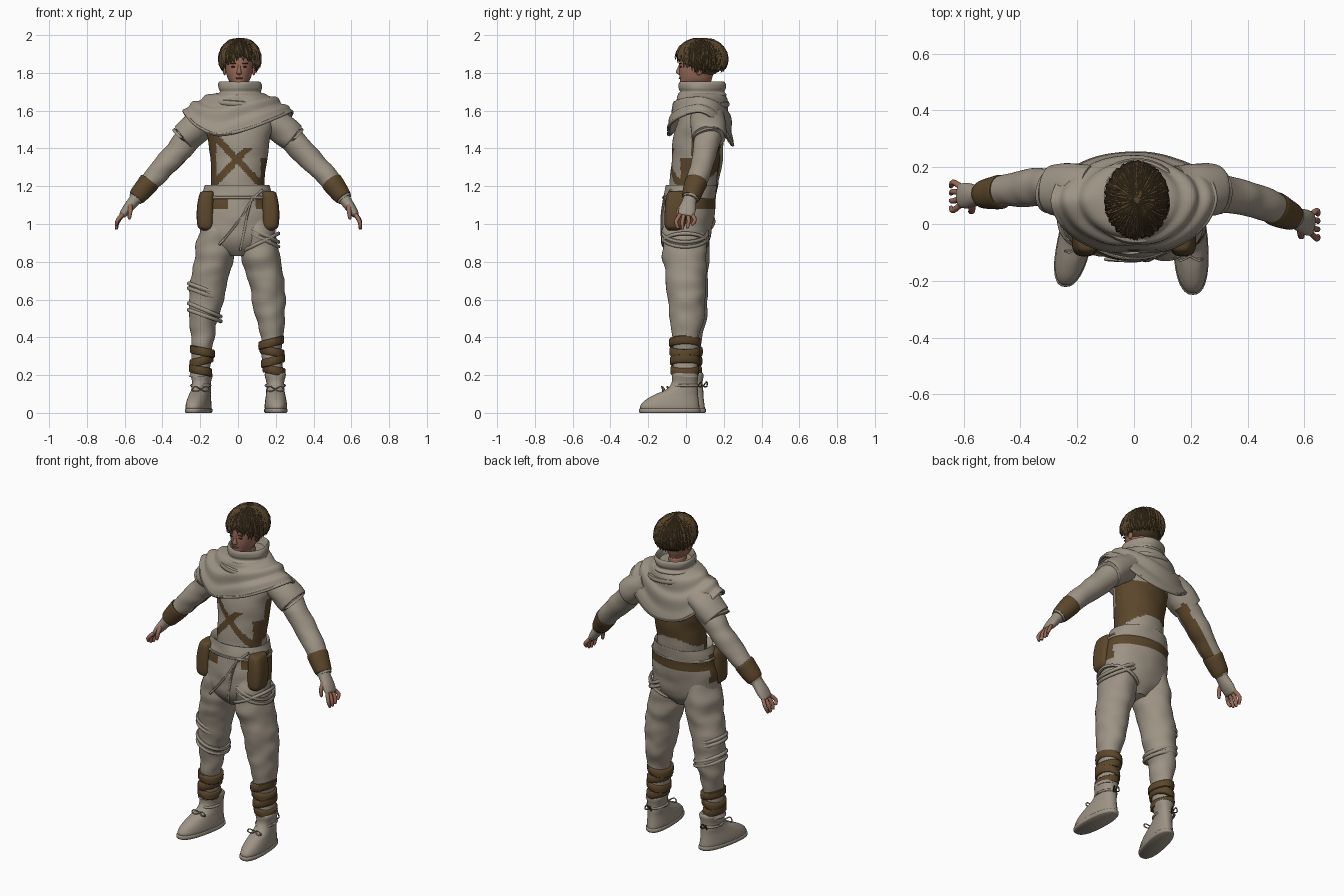
import bpy, bmesh, math, random
from mathutils import Vector, noise

if "Cube" in bpy.data.objects:
    bpy.data.objects.remove(bpy.data.objects["Cube"])

random.seed(4)


def material(name, r, g, b):
    m = bpy.data.materials.new(name)
    m.diffuse_color = (r, g, b, 1)
    m.use_nodes = True
    m.node_tree.nodes["Principled BSDF"].inputs["Base Color"].default_value = m.diffuse_color
    return m


CLOTH = material("pale_cloth", .34, .295, .235)
LEATHER = material("brown_leather", .105, .062, .024)
HAIR = material("brown_hair", .09, .056, .024)
SKIN = material("skin", .33, .15, .10)
LIPS = material("lips", .22, .075, .055)
DARK = material("dark_eye", .02, .015, .012)


def crom(pts, n, cyclic=False):
    """Smooth interpolation through a list of tuples."""
    P = [Vector(p) for p in pts]
    L, out = len(P), []
    for i in range(L if cyclic else L - 1):
        g = (lambda k: P[k % L]) if cyclic else (lambda k: P[max(0, min(L - 1, k))])
        a, b, c, d = g(i - 1), g(i), g(i + 1), g(i + 2)
        for j in range(n):
            t = j / n
            out.append(.5 * (2 * b + (c - a) * t + (2 * a - 5 * b + 4 * c - d) * t * t
                             + (3 * b - a - 3 * c + d) * t ** 3))
    return out if cyclic else out + [P[-1]]


def build(name, verts, faces, mats, rule=None):
    me = bpy.data.meshes.new(name)
    me.from_pydata(verts, [], faces)
    bm = bmesh.new()
    bm.from_mesh(me)
    bmesh.ops.recalc_face_normals(bm, faces=bm.faces)
    bm.to_mesh(me)
    bm.free()
    for m in mats:
        me.materials.append(m)
    if rule:
        for p in me.polygons:
            p.material_index = int(rule(p.center, p.normal))
    ob = bpy.data.objects.new(name, me)
    bpy.context.collection.objects.link(ob)
    return ob


def grid(rows, seg):
    return [(r * seg + i, r * seg + (i + 1) % seg, (r + 1) * seg + (i + 1) % seg, (r + 1) * seg + i)
            for r in range(rows - 1) for i in range(seg)]


def loft(name, rings, *mats, seg=32, n=6, flat=True, power=2, rough=0, rule=None, shear=0):
    """Tube through rings (x, y, z, radius_u, radius_v), level or square to the path."""
    R = crom(rings, n)
    V = []
    for k, r in enumerate(R):
        c = Vector(r[:3])
        t = Vector((0, 0, 1))
        if not flat:
            t = (Vector(R[min(k + 1, len(R) - 1)][:3]) - Vector(R[max(k - 1, 0)][:3])).normalized()
        v = Vector((0, 1, 0))
        v = (v - v.dot(t) * t).normalized()
        u = v.cross(t)
        for i in range(seg):
            a = math.tau * i / seg
            cs, sn = math.cos(a), math.sin(a)
            e = 2 / power
            d = (u * math.copysign(abs(cs) ** e, cs) * r[3] + v * math.copysign(abs(sn) ** e, sn) * r[4])
            p = c + d
            if rough:
                p += d.normalized() * rough * noise.noise(Vector((p.x * 9, p.y * 9, p.z * 14)))
            p.x -= shear * p.y
            V.append(p)
    F = grid(len(R), seg) + [tuple(range(seg)), tuple(range(len(V) - seg, len(V)))]
    return build(name, V, F, mats, rule)


def cord(name, pts, r, mat, cyclic=False):
    P = crom(pts, 5, cyclic)
    cu = bpy.data.curves.new(name, 'CURVE')
    cu.dimensions = '3D'
    cu.bevel_depth = r
    cu.bevel_resolution = 2
    cu.use_fill_caps = True
    s = cu.splines.new('POLY')
    s.points.add(len(P) - 1)
    for q, p in zip(s.points, P):
        q.co = (*p, 1)
    s.use_cyclic_u = cyclic
    cu.materials.append(mat)
    ob = bpy.data.objects.new(name, cu)
    bpy.context.collection.objects.link(ob)


def coil(name, cx, cy, rx, ry, z, tilt, r, mat):
    cord(name, [(cx + rx * math.cos(a), cy + ry * math.sin(a), z + tilt * math.cos(a))
                for a in [math.tau * i / 10 for i in range(10)]], r, mat, True)


def ball(name, c, s, mat):
    bpy.ops.mesh.primitive_uv_sphere_add(segments=16, ring_count=10, radius=1, location=c)
    ob = bpy.context.object
    ob.name, ob.scale = name, s
    ob.data.materials.append(mat)
    return ob


# Torso with crossed chest straps and a brown back panel
def torso_rule(c, n):
    x, y, z = c
    if z > 1.47:
        return False
    if y < .03:
        cross = abs(x + .12 - (1.46 - z) * .96) < .025 or (abs(x + .15 - (z - 1.19) * .95) < .025 and z < 1.40)
        return cross or (x < -.115 and z > 1.22) or (x > .12 and z < 1.35)
    return z > 1.20 + .08 * (1 - (x / .16) ** 2)


loft("torso", [(0, .03, 1.14, .145, .125), (0, .04, 1.24, .142, .125), (.005, .05, 1.35, .152, .125),
               (.005, .055, 1.45, .165, .125), (.005, .07, 1.54, .18, .115), (.005, .08, 1.62, .13, .10),
               (.005, .085, 1.68, .07, .07)],
     CLOTH, LEATHER, seg=96, n=12, rule=torso_rule, rough=.004)

# Trouser top, belt, pouches and front wrap fold
loft("trouser_top", [(0, .03, 1.17, .14, .115), (-.003, .03, 1.205, .168, .132), (-.003, .027, 1.19, .178, .138),
                     (-.003, .015, 1.10, .196, .14), (-.002, .005, 1.0, .203, .136), (0, 0, .9, .185, .122),
                     (0, 0, .83, .06, .07)],
     CLOTH, LEATHER, seg=72, n=10, rough=.006,
     rule=lambda c, n: (1.08 < c.z < 1.14 and not (c.y < 0 and -.05 < c.x < .09))
     or (abs(c.x) > .145 and c.y < .05 and 1.0 < c.z < 1.17))
coil("belt_edge", -.002, .016, .192, .137, 1.14, 0, .007, CLOTH)
for s, nm in ((-1, "left"), (1, "right")):
    loft(nm + "_pouch", [(s * .165, -.06, .965, .02, .03), (s * .172, -.057, .99, .042, .055),
                         (s * .172, -.052, 1.08, .046, .06), (s * .165, -.045, 1.16, .038, .055),
                         (s * .16, -.04, 1.175, .02, .03)], LEATHER, power=3)
cord("wrap_fold", [(.13, -.08, 1.18), (.07, -.11, 1.12), (.02, -.127, 1.04), (-.04, -.128, .96), (-.1, -.124, .89)],
     .007, CLOTH)
cord("wrap_fold_inner", [(.075, -.115, 1.14), (.05, -.128, 1.05), (.03, -.126, .95), (.012, -.11, .86)], .006, CLOTH)

# Legs, ankle wraps and shoes
LEG = [(.09, 0, 1.04, .085, .10), (.105, -.003, .92, .102, .117), (.122, 0, .8, .104, .113),
       (.15, .005, .7, .096, .105), (.16, .008, .6, .091, .096), (.171, .01, .5, .075, .088),
       (.178, .003, .4, .060, .074), (.182, .002, .3, .053, .066), (.197, 0, .19, .052, .062)]
for s, nm, dx, dy in ((-1, "left", .008, .008), (1, "right", 0, -.006)):
    loft(nm + "_leg", [(s * (x + dx), y + dy, z, a, b) for x, y, z, a, b in LEG], CLOTH, seg=40, n=8, rough=.012)
    for i, z in enumerate((.225, .275, .325, .372)[:3 if s < 0 else 4]):
        cx, k = s * (.193 - .1 * (z - .2) + dx), (z - .2) * .05
        ob = loft(f"{nm}_ankle_wrap_{i}", [(cx, dy, z + h, .05 + k + e, .065 + k + e) for h, e in
                                           ((-.022, 0), (-.018, .009), (.018, .009), (.022, 0))], LEATHER, n=2)
        for v in ob.data.vertices:
            v.co.z += (v.co.x - cx) * (.25 if i % 2 else -.2)
    fx, fy, sh = s * .197, (.02 if s < 0 else -.008), (.2 if s < 0 else .04) * s
    loft(nm + "_shoe", [(fx, fy - .075, .012, .056, .155), (fx, fy - .078, .035, .059, .157),
                        (fx, fy - .068, .065, .056, .143), (fx, fy - .045, .095, .051, .117),
                        (fx, fy - .012, .125, .048, .083), (fx, fy, .16, .047, .068),
                        (fx, fy + .003, .2, .056, .07), (fx, fy + .003, .215, .05, .062)],
         CLOTH, power=2.3, shear=sh)
    loft(nm + "_sole", [(fx, fy - .078, 0, .056, .158), (fx, fy - .078, .006, .061, .163),
                        (fx, fy - .078, .02, .061, .163), (fx, fy - .078, .024, .056, .157)],
         CLOTH, power=2.4, n=2, shear=sh)
    coil(nm + "_shoe_cuff", fx, fy, .05, .068, .145, 0, .007, CLOTH)
    by = fy - .105
    for q in (-1, 1):
        cord(nm + "_lace_loop", [(fx, by, .125), (fx + q * .03, by - .015, .14), (fx + q * .045, by - .01, .12),
                                 (fx + q * .02, by - .01, .115), (fx, by, .125)], .0035, CLOTH)
        cord(nm + "_heel_loop", [(fx, fy + .07, .14), (fx + q * .012, fy + .09, .165),
                                 (fx + q * .02, fy + .09, .14), (fx, fy + .07, .14)], .0035, LEATHER)

# Knee cords and thigh straps
for z, t in ((.655, -.03), (.63, -.03), (.545, -.035), (.515, -.03)):
    coil("knee_cord", -.176, .014, .084, .09, z, t, .011, CLOTH)
for z, t in ((.93, -.05), (.955, -.05), (.90, .05)):
    coil("thigh_strap", .112, -.004, .102, .118, z, t, .010, CLOTH)

# Arms, cuffs, hands and shoulder flaps
ARMS = {-1: [(-.17, .13, 1.54), (-.25, .13, 1.465), (-.33, .13, 1.37), (-.41, .12, 1.285), (-.48, .11, 1.21),
             (-.545, .10, 1.13), (-.61, .10, 1.05), (-.645, .095, .975)],
        1: [(.17, .13, 1.54), (.26, .12, 1.47), (.345, .105, 1.385), (.43, .08, 1.295), (.505, .05, 1.21),
            (.565, .02, 1.13), (.622, .0, 1.05), (.648, -.005, .975)]}
RAD = (.075, .07, .064, .058, .051, .038)
for s, path in ARMS.items():
    nm = "left" if s < 0 else "right"
    inner = Vector((-s * .74, .25, -.62))
    loft(nm + "_sleeve", [(*p, r, r * 1.03) for p, r in zip(path, RAD)], CLOTH, LEATHER, seg=40, n=9, flat=False,
         rough=.009, rule=lambda c, n: s < 0 and n.dot(inner) > .8 and c.x < -.2)
    a, w, k, tip = (Vector(p) for p in path[4:])
    loft(nm + "_forearm_cuff", [(*a.lerp(w, f), r, r * 1.05) for f, r in
                                ((-.2, .045), (-.17, .057), (.3, .053), (.85, .045), (.88, .035))],
         LEATHER, flat=False, n=4, rough=.004)
    loft(nm + "_glove", [(*w.lerp(k, f), u, v) for f, u, v in
                         ((-.15, .034, .036), (.2, .03, .038), (.65, .026, .045), (1.0, .019, .042), (1.1, .012, .036))],
         CLOTH, flat=False, n=4)
    for j in range(4):
        o = Vector((0, (j - 1.5) * .021, 0))
        e = tip + o * 1.15 + Vector((0, 0, (0, -.004, .002, .018)[3 - j if s < 0 else j]))
        m = k.lerp(e, .5) + o + Vector((s * .009, 0, 0))
        loft(f"{nm}_finger_{j}", [(*(k + o), .011, .0105), (*m, .0105, .010), (*e.lerp(m, .1), .008, .008),
                                  (*e, .003, .003)], SKIN, seg=10, n=3, flat=False)
    b = w.lerp(k, .4) + Vector((0, -.03, 0))
    loft(nm + "_thumb", [(*b, .014, .014), (*(b + Vector((0, -.022, -.03))), .012, .012),
                         (*(b + Vector((s * .004, -.026, -.065))), .009, .009),
                         (*(b + Vector((s * .005, -.026, -.075))), .003, .003)], SKIN, seg=10, n=3, flat=False)
    loft(nm + "_shoulder_flap", [(s * .15, .115, 1.565, .07, .09), (s * .22, .118, 1.515, .08, .095),
                                 (s * .282, .12, 1.462, .08, .09), (s * .287, .12, 1.458, .07, .08)],
         CLOTH, flat=False, rough=.008)

# Draped cape with an uneven hem and soft folds
HEM = crom([(0, -.09, 1.49), (.12, -.085, 1.53), (.23, -.02, 1.575), (.285, .08, 1.595), (.25, .17, 1.54),
            (.14, .225, 1.46), (.02, .247, 1.42), (-.13, .23, 1.44), (-.24, .17, 1.53), (-.285, .08, 1.60),
            (-.235, -.02, 1.535), (-.12, -.085, 1.475)], 8, True)
CV, ROWS = [], 20
for j in range(ROWS):
    s = j / (ROWS - 1)
    for h in HEM:
        a = math.atan2(h.y - .08, h.x)
        d = Vector((math.cos(a), math.sin(a), 0))
        top = Vector((.008, .085, 1.69)) + Vector((d.x * .10, d.y * .11, 0))
        f = s ** .7
        p = Vector((top.x + (h.x - top.x) * f, top.y + (h.y - top.y) * f, top.z + (h.z - top.z) * s ** 1.2))
        fold = math.sin(15 * s + 2.2 * math.cos(a + .5)) * 4 * s * (1 - s) * .009
        CV.append(p + (d * .6 + Vector((0, 0, .8))) * fold)
cape = build("cape", CV, grid(ROWS, len(HEM)), [CLOTH])
md = cape.modifiers.new("thickness", 'SOLIDIFY')
md.thickness, md.offset = .012, 0
cord("cape_hem_roll", [tuple(h) for h in HEM[::4]], .009, CLOTH, True)
coil("cowl_fold_low", .01, .08, .15, .135, 1.635, -.012, .017, CLOTH)

# High folded collar
loft("collar", [(.01, .085, z, a, b) for z, a, b in
                ((1.60, .15, .135), (1.645, .126, .132), (1.665, .116, .12), (1.685, .122, .13), (1.70, .108, .117),
                 (1.72, .114, .124), (1.742, .114, .125), (1.752, .102, .115), (1.715, .085, .10))],
     CLOTH, seg=48, n=5, rough=.010)

# Head and face
loft("head", [(.006, y, z, a, b) for z, y, a, b in
              ((1.66, .085, .05, .05), (1.728, .07, .045, .06), (1.74, .05, .042, .078), (1.765, .052, .058, .084),
               (1.80, .055, .069, .091), (1.84, .058, .075, .094), (1.88, .066, .078, .10), (1.92, .075, .074, .10),
               (1.955, .08, .055, .075), (1.97, .08, .02, .03))], SKIN, seg=40)
loft("nose", [(.006, -.03, 1.79, .006, .006), (.006, -.037, 1.797, .014, .014), (.006, -.038, 1.81, .011, .015),
              (.006, -.034, 1.83, .007, .009), (.006, -.03, 1.85, .006, .006)], SKIN, seg=14, n=4)
ball("mouth", (.006, -.033, 1.772), (.02, .006, .005), LIPS)
for s in (-1, 1):
    ball("eye", (.006 + s * .03, -.028, 1.832), (.012, .007, .004), DARK)
    ball("eyebrow", (.006 + s * .031, -.030, 1.850), (.018, .007, .0035), HAIR)
    ball("ear", (.006 + s * .077, .07, 1.815), (.01, .018, .028), SKIN)

# Hair: cap plus many tapered locks
C, RX, RY, RZ = Vector((.01, .085, 1.88)), .102, .124, .103
cap = ball("hair_cap", C, (RX, RY, RZ), HAIR)
bm = bmesh.new()
bm.from_mesh(cap.data)
bmesh.ops.delete(bm, geom=[f for f in bm.faces if f.calc_center_median().y < -.25
                           and f.calc_center_median().z < .15], context='FACES')
bm.to_mesh(cap.data)
bm.free()
LV, LF = [], []
for i in range(420):
    az = random.uniform(-math.pi, math.pi)
    q = abs(az)
    end = (1.45 + .35 * min(1, q / .6) if q < .6 else 1.8 + .4 * min(1, (q - .6) / .8)) + random.uniform(-.25, .12)
    start = random.uniform(.08, .9)
    curl, lift = random.uniform(-.25, .25), random.uniform(.02, .17)
    base, w = len(LV), random.uniform(.009, .016)
    for k, taper in enumerate((.3, .9, 1, .9, .65, .05)):
        t = k / 5
        p, a = start + (end - start) * t, az + curl * t * t
        n = Vector((math.sin(p) * math.sin(a), -math.sin(p) * math.cos(a), math.cos(p)))
        side = Vector((math.cos(a), math.sin(a), 0))
        sc = 1.0 + lift * t * t
        c = C + Vector((n.x * RX, n.y * RY, n.z * RZ)) * sc
        LV += [c + side * w * taper, c + n * .009 * taper, c - side * w * taper, c - n * .008 * taper]
    LF += [tuple(base + v for v in f) for f in grid(6, 4)]
build("hair_locks", LV, LF, [HAIR])

# Smooth shading everywhere, keeping sharp edges
bpy.ops.object.select_all(action='SELECT')
bpy.context.view_layer.objects.active = cape
bpy.ops.object.convert(target='MESH')
bpy.ops.object.shade_smooth_by_angle(angle=math.radians(45))
